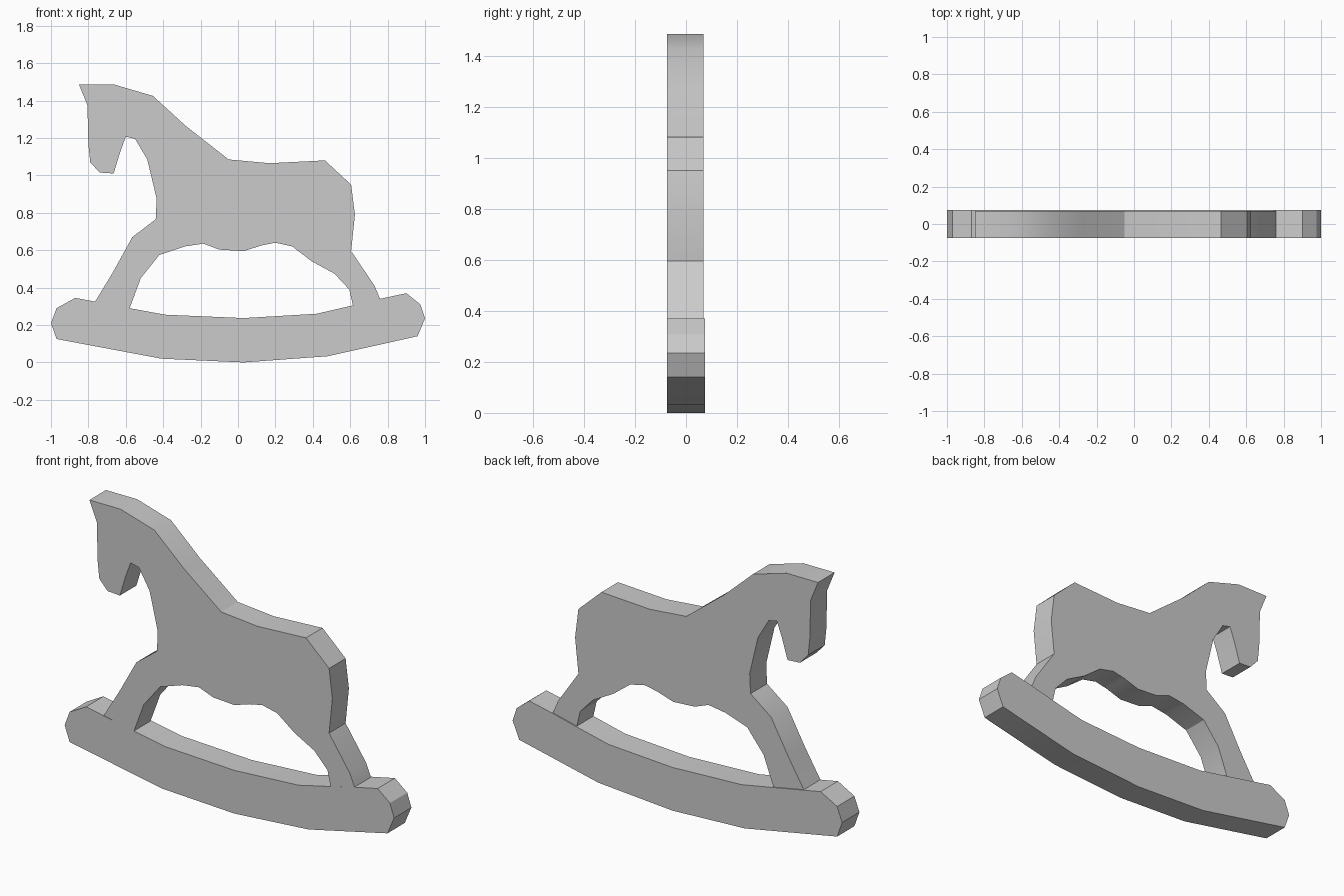
import bpy, bmesh, math


def slab(name, outline, y0, y1):
    """Extrude an x-z outline from y0 to y1."""
    bm = bmesh.new()
    face = bm.faces.new([bm.verts.new((x, y0, z)) for x, z in outline])
    ext = bmesh.ops.extrude_face_region(bm, geom=[face])
    moved = [v for v in ext["geom"] if isinstance(v, bmesh.types.BMVert)]
    bmesh.ops.translate(bm, verts=moved, vec=(0, y1 - y0, 0))
    bmesh.ops.recalc_face_normals(bm, faces=bm.faces)
    mesh = bpy.data.meshes.new(name)
    bm.to_mesh(mesh)
    bm.free()
    obj = bpy.data.objects.new(name, mesh)
    bpy.context.collection.objects.link(obj)
    bpy.ops.object.select_all(action='DESELECT')
    obj.select_set(True)
    bpy.context.view_layer.objects.active = obj
    bpy.ops.object.shade_smooth_by_angle(angle=math.radians(30))
    return obj


# Curved rocker with rounded ends
slab("rocker", [
    (-1, .21), (-.97, .29), (-.87, .345), (-.765, .325), (-.58, .29),
    (-.39, .255), (.03, .237), (.42, .26), (.615, .305), (.76, .34),
    (.9, .37), (.975, .31), (1, .235), (.96, .14), (.48, .033),
    (.03, 0), (-.41, .02), (-.97, .125)], -.075, .075)

# Horse silhouette: head, back, rear leg, belly, front leg, chest, muzzle
slab("horse_body", [
    (-.85, 1.485), (-.66, 1.485), (-.455, 1.425), (-.28, 1.265),
    (-.05, 1.085), (.17, 1.065), (.465, 1.08), (.605, .95), (.625, .79),
    (.605, .595), (.73, .41), (.76, .338),
    (.615, .303), (.595, .39), (.515, .475), (.395, .54), (.29, .62),
    (.2, .64), (.125, .625), (.03, .595), (-.1, .603), (-.185, .635),
    (-.285, .62), (-.42, .575), (-.52, .45), (-.58, .288),
    (-.765, .323), (-.67, .48), (-.565, .67), (-.44, .765), (-.435, .875),
    (-.485, 1.085), (-.55, 1.195), (-.6, 1.207), (-.63, 1.125),
    (-.665, 1.01), (-.74, 1.015), (-.79, 1.07), (-.8, 1.165),
    (-.805, 1.375)], -.0745, .069)
